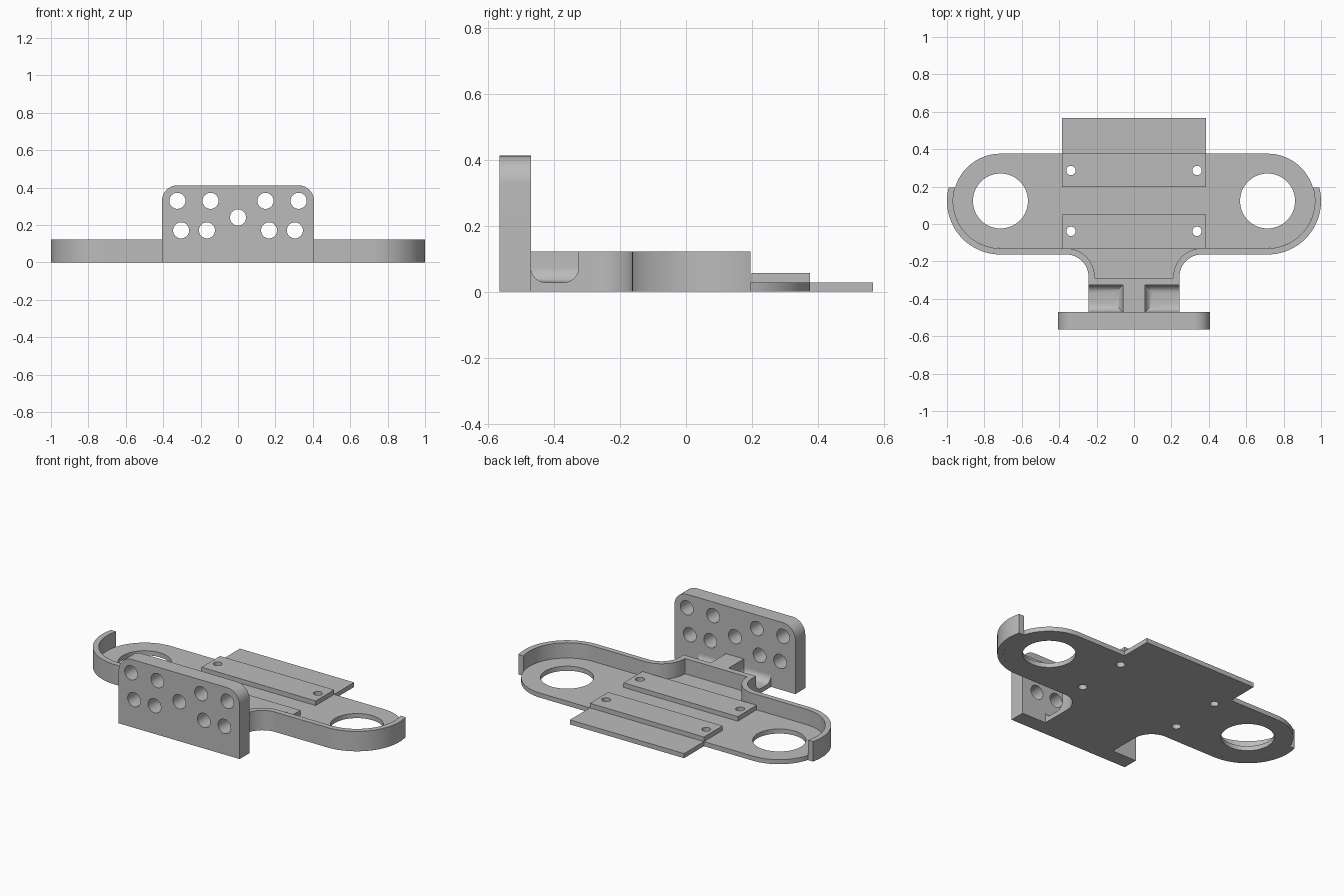
import bpy, bmesh
from math import radians, degrees, asin, sin, cos
from mathutils import Matrix

if "Cube" in bpy.data.objects:
    bpy.data.objects.remove(bpy.data.objects["Cube"], do_unlink=True)

grey = bpy.data.materials.new("plain grey")
grey.use_nodes = True
GREY = (0.5, 0.5, 0.5, 1)
grey.diffuse_color = GREY
grey.node_tree.nodes["Principled BSDF"].inputs["Base Color"].default_value = GREY

# Main dimensions
END_X, END_Y = 0.714, 0.123      # centre of each rounded end
R_IN, R_OUT = 0.253, 0.286       # inside and outside of the rim wall
FLOOR, WALL, STRIP = 0.028, 0.121, 0.056
NECK_X, NECK_Y = 0.363, -0.283   # centre of the neck fillets
PLATE_BACK, PLATE_FRONT = -0.47, -0.565
HOLE_X = 0.337


def arc(cx, cy, r, a0, a1, n=24):
    return [(cx + r * cos(radians(a0 + (a1 - a0) * i / n)),
             cy + r * sin(radians(a0 + (a1 - a0) * i / n))) for i in range(n + 1)]


def circle(cx, cy, r, n=40):
    return arc(cx, cy, r, 0, 360, n)[:-1]


def mirrored(path):
    return [(-x, y) for x, y in reversed(path)]


def rect(x, y0, y1):
    return [(-x, y0), (x, y0), (x, y1), (-x, y1)]


def activate(ob):
    bpy.ops.object.select_all(action='DESELECT')
    ob.select_set(True)
    bpy.context.view_layer.objects.active = ob


def extrude(name, loops, z0, z1, matrix=Matrix()):
    """Extrude an outline (first loop) with holes (other loops)."""
    curve = bpy.data.curves.new(name, 'CURVE')
    curve.dimensions, curve.fill_mode = '2D', 'BOTH'
    curve.extrude = (z1 - z0) / 2
    for loop in loops:
        spline = curve.splines.new('POLY')
        spline.points.add(len(loop) - 1)
        for p, (x, y) in zip(spline.points, loop):
            p.co = (x, y, 0, 1)
        spline.use_cyclic_u = True
    ob = bpy.data.objects.new(name, curve)
    bpy.context.collection.objects.link(ob)
    activate(ob)
    bpy.ops.object.convert(target='MESH')
    ob = bpy.context.view_layer.objects.active
    bm = bmesh.new()
    bm.from_mesh(ob.data)
    bmesh.ops.remove_doubles(bm, verts=bm.verts, dist=1e-5)
    bm.transform(matrix @ Matrix.Translation((0, 0, (z0 + z1) / 2)))
    bmesh.ops.recalc_face_normals(bm, faces=bm.faces)
    bm.to_mesh(ob.data)
    bm.free()
    ob.data.materials.clear()
    ob.data.materials.append(grey)
    return ob


def smooth(ob):
    activate(ob)
    bpy.ops.object.shade_smooth_by_angle(angle=radians(30))


# Floor plate: rounded ends, rear tongue, neck pocket and holes
pocket = arc(NECK_X, NECK_Y, NECK_X - 0.21, 180, 90) + []
right = [(0.21, -0.289)] + pocket + arc(END_X, END_Y, R_IN, -90, 90, 40)
right += [(0.384, END_Y + R_IN), (0.384, 0.567)]
holes = [circle(s * END_X, END_Y, 0.147, 64) for s in (-1, 1)]
holes += [circle(s * HOLE_X, y, 0.025, 24) for s in (-1, 1) for y in (0.286, -0.039)]
smooth(extrude("floor_plate", [right + mirrored(right)] + holes, 0, FLOOR))

# Raised mounting strips
for name, y0, y1, hy in (("rear_strip", 0.198, 0.376, 0.286),
                         ("front_strip", -0.13, 0.051, -0.039)):
    screw = [circle(s * HOLE_X, hy, 0.025, 24) for s in (-1, 1)]
    smooth(extrude(name, [rect(0.384, y0, y1)] + screw, FLOOR, STRIP))

# Rim wall running into the neck
tip = 0.195 - END_Y
outer = arc(END_X, END_Y, R_OUT, degrees(asin(tip / R_OUT)), -90, 40)
outer += arc(NECK_X, NECK_Y, 0.12, 90, 180) + [(0.243, PLATE_BACK - 0.005)]
inner = [(0.21, -0.289)] + pocket
inner += arc(END_X, END_Y, R_IN, -90, degrees(asin(tip / R_IN)), 40)
rim = extrude("rim_wall_and_neck", [outer + mirrored(outer) + mirrored(inner) + inner], 0, WALL)

# Side notches in the neck, with a filleted floor
for s in (-1, 1):
    bm = bmesh.new()
    bmesh.ops.create_cube(bm, size=1)
    bm.transform(Matrix.Translation((s * 0.21, (PLATE_BACK - 0.325) / 2, 0.128))
                 @ Matrix.Diagonal((0.3, -0.325 - PLATE_BACK, 0.2, 1)))
    edges = [e for e in bm.edges
             if all(v.co.z < 0.1 for v in e.verts)
             and not all(abs(v.co.x) > 0.2 for v in e.verts)]
    bmesh.ops.bevel(bm, geom=edges, offset=0.046, segments=8, profile=0.5, affect='EDGES')
    bmesh.ops.recalc_face_normals(bm, faces=bm.faces)
    mesh = bpy.data.meshes.new("notch_cutter")
    bm.to_mesh(mesh)
    bm.free()
    mesh.materials.append(grey)
    cutter = bpy.data.objects.new("notch_cutter", mesh)
    cutter.hide_render = True
    bpy.context.collection.objects.link(cutter)
    mod = rim.modifiers.new("notch", 'BOOLEAN')
    mod.operation, mod.solver, mod.object = 'DIFFERENCE', 'EXACT', cutter
    activate(rim)
    bpy.ops.object.modifier_apply(modifier=mod.name)
    bpy.data.objects.remove(cutter, do_unlink=True)
smooth(rim)

# Upright front plate with rounded top corners and nine holes
half, top, r = 0.407, 0.412, 0.085
side = [(half, 0)] + arc(half - r, top - r, r, 0, 90, 16)
bolts = [circle(s * x, z, 0.043) for s in (-1, 1)
         for x, z in ((0.324, 0.329), (0.147, 0.329), (0.304, 0.171), (0.166, 0.171))]
bolts.append(circle(0, 0.24, 0.043))
smooth(extrude("front_plate", [side + mirrored(side)] + bolts, -PLATE_BACK, -PLATE_FRONT,
               Matrix.Rotation(radians(90), 4, 'X')))
